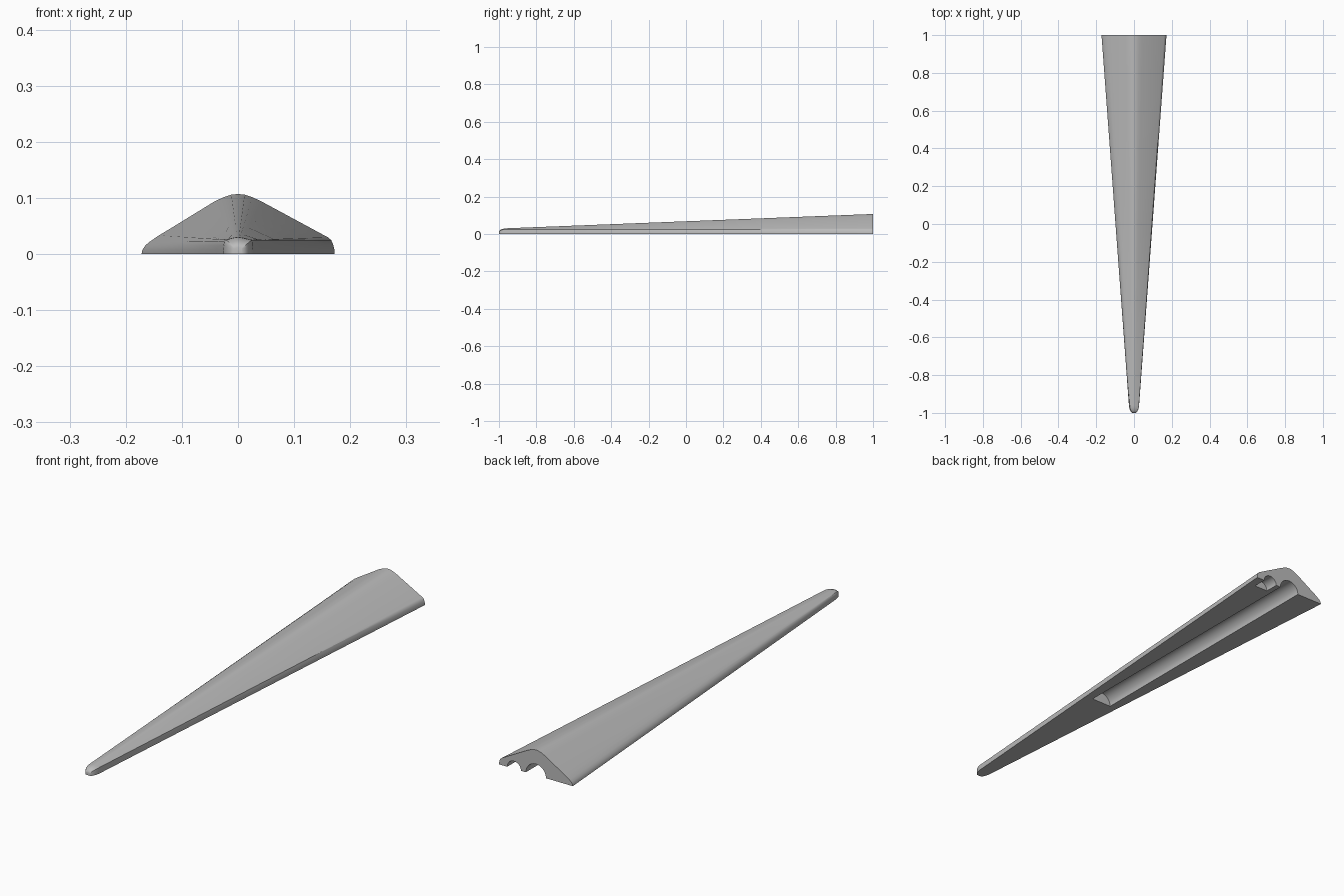
import bpy, bmesh, math

cube = bpy.data.objects.get("Cube")
if cube:
    bpy.data.objects.remove(cube, do_unlink=True)

grey = bpy.data.materials.new("plain_grey")
grey.use_nodes = True
colour = (0.5, 0.5, 0.5, 1)
grey.diffuse_color = colour
grey.node_tree.nodes["Principled BSDF"].inputs["Base Color"].default_value = colour

# Cross-section: width fraction, share of edge height, share of ridge rise
PROFILE = [
    (-1, 0, 0), (-0.99, 0.3, 0), (-0.96, 0.62, 0), (-0.91, 0.9, 0),
    (-0.82, 1, 0.1), (-0.7, 1, 0.25), (-0.25, 1, 0.83), (-0.15, 1, 0.93),
    (-0.07, 1, 0.985), (0, 1, 1), (0.07, 1, 0.985), (0.15, 1, 0.93),
    (0.25, 1, 0.83), (0.93, 1, 0.06), (0.965, 1, 0), (0.985, 0.7, 0),
    (1, 0.3, 0), (1, 0, 0),
]
EDGE = 0.025
TIP = 0.04


def section(bm, y):
    """One ring of the tapered body, rounded off near the tip."""
    width = 0.098 + 0.074 * y
    top = 0.068 + 0.039 * y
    t = min(1, (y + 1) / TIP)
    rounding = math.sqrt(max(0, 1 - (1 - t) ** 2))
    width *= 0.3 + 0.7 * rounding
    lift = 0.4 + 0.6 * rounding
    edge = min(EDGE, top * 0.85)
    return [bm.verts.new((u * width, y, lift * (edge * a + (top - edge) * b)))
            for u, a, b in PROFILE]


# Tapered body, lofted from the tip to the flat back
bm = bmesh.new()
stations = [-1 + TIP * (1 - math.cos(math.pi / 2 * i / 6)) for i in range(7)]
stations += [-0.8, -0.4, 0, 0.4, 0.8, 1]
rings = [section(bm, y) for y in stations]
for r0, r1 in zip(rings, rings[1:]):
    for i in range(len(r0)):
        j = (i + 1) % len(r0)
        bm.faces.new((r0[i], r0[j], r1[j], r1[i]))
bm.faces.new(rings[0])
bm.faces.new(rings[-1])
bmesh.ops.recalc_face_normals(bm, faces=bm.faces)
mesh = bpy.data.meshes.new("tapered_body")
bm.to_mesh(mesh)
bm.free()
body = bpy.data.objects.new("tapered_body", mesh)
bpy.context.collection.objects.link(body)
mesh.materials.append(grey)


def cut_channel(name, x, radius, start):
    """Half-round channel in the underside, open at the back."""
    end = 1.05
    bpy.ops.mesh.primitive_cylinder_add(
        vertices=48, radius=radius, depth=end - start,
        location=(x, (start + end) / 2, 0), rotation=(math.pi / 2, 0, 0))
    cutter = bpy.context.object
    cutter.name = name
    cutter.hide_render = True
    cutter.data.materials.append(grey)
    bpy.ops.object.select_all(action='DESELECT')
    body.select_set(True)
    bpy.context.view_layer.objects.active = body
    mod = body.modifiers.new(name, 'BOOLEAN')
    mod.operation = 'DIFFERENCE'
    mod.solver = 'EXACT'
    mod.object = cutter
    bpy.ops.object.modifier_apply(modifier=mod.name)
    bpy.data.objects.remove(cutter, do_unlink=True)


# Long spar channel and short pin pocket
cut_channel("spar_channel_cutter", 0, 0.047, -0.21)
cut_channel("pin_pocket_cutter", 0.102, 0.032, 0.94)

bpy.ops.object.shade_smooth_by_angle(angle=math.radians(30))
